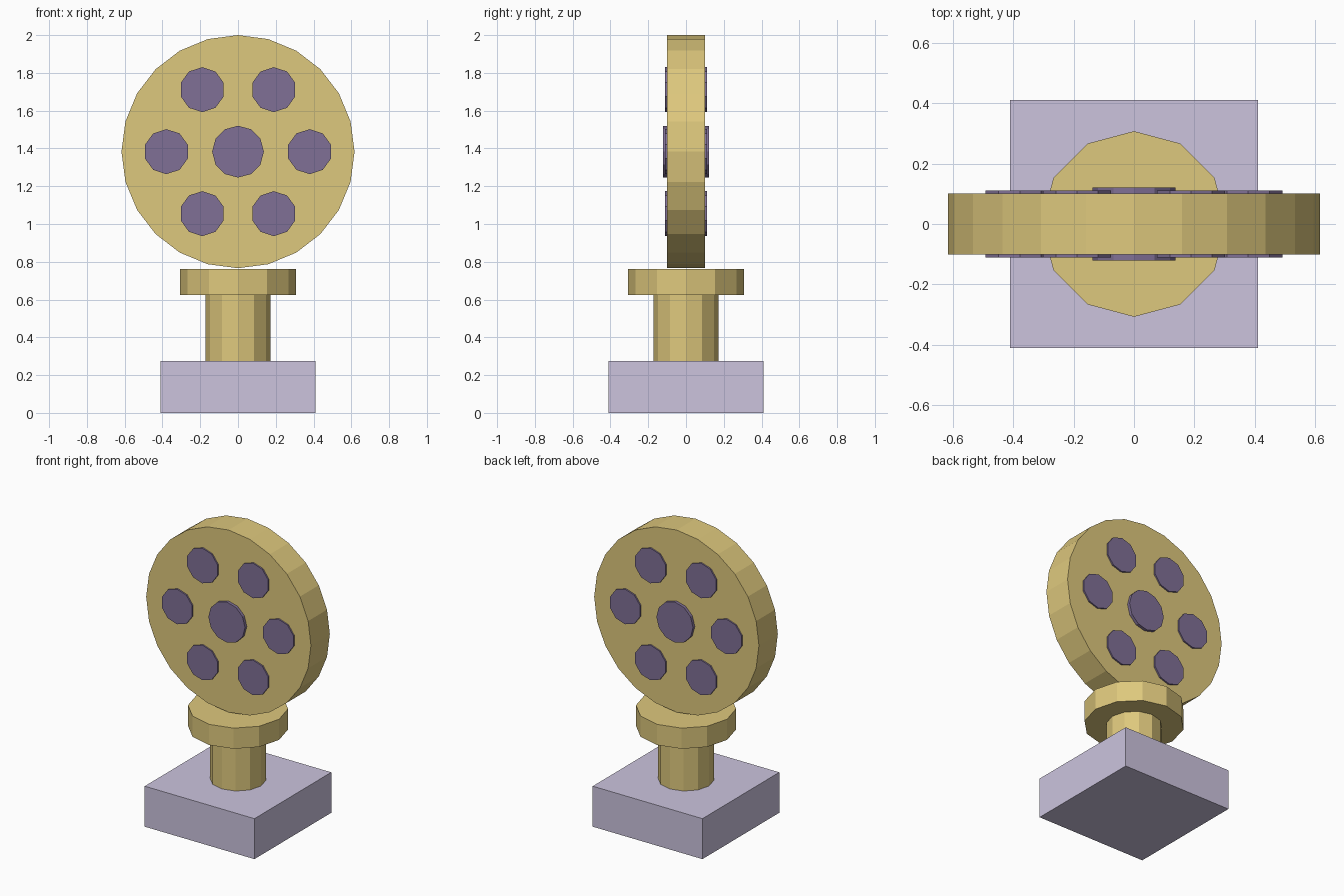
import bpy, math

if "Cube" in bpy.data.objects:
    bpy.data.objects.remove(bpy.data.objects["Cube"])


def material(name, rgb):
    m = bpy.data.materials.new(name)
    m.diffuse_color = (*rgb, 1.0)
    m.use_nodes = True
    m.node_tree.nodes["Principled BSDF"].inputs["Base Color"].default_value = m.diffuse_color
    return m


gold = material("pale gold", (0.73, 0.578, 0.205))
lavender = material("light lavender", (0.604, 0.552, 0.73))
purple = material("dusky purple", (0.216, 0.162, 0.305))


def cylinder(name, sides, radius, depth, loc, mat, facing_front=False):
    rot = (math.pi / 2, 0, 0) if facing_front else (0, 0, 0)
    bpy.ops.mesh.primitive_cylinder_add(vertices=sides, radius=radius, depth=depth,
                                        location=loc, rotation=rot)
    ob = bpy.context.object
    ob.name = name
    ob.data.materials.append(mat)
    return ob


# square base block
bpy.ops.mesh.primitive_cube_add(size=1, location=(0, 0, 0.137))
base = bpy.context.object
base.name = "base"
base.scale = (0.822, 0.822, 0.274)
base.data.materials.append(lavender)

# neck and collar
cylinder("neck", 12, 0.172, 0.349, (0, 0, 0.4485), gold)
cylinder("collar", 12, 0.308, 0.14, (0, 0, 0.693), gold)

# upright wheel
CZ = 1.383
cylinder("wheel", 24, 0.617, 0.202, (0, 0, CZ), gold, True)

# centre hub and ring of six studs, showing on both faces
cylinder("hub", 12, 0.137, 0.242, (0, 0, CZ), purple, True)
for i in range(6):
    a = i * math.pi / 3
    cylinder(f"stud_{i + 1}", 10, 0.119, 0.222,
             (0.379 * math.cos(a), 0, CZ + 0.379 * math.sin(a)), purple, True)
